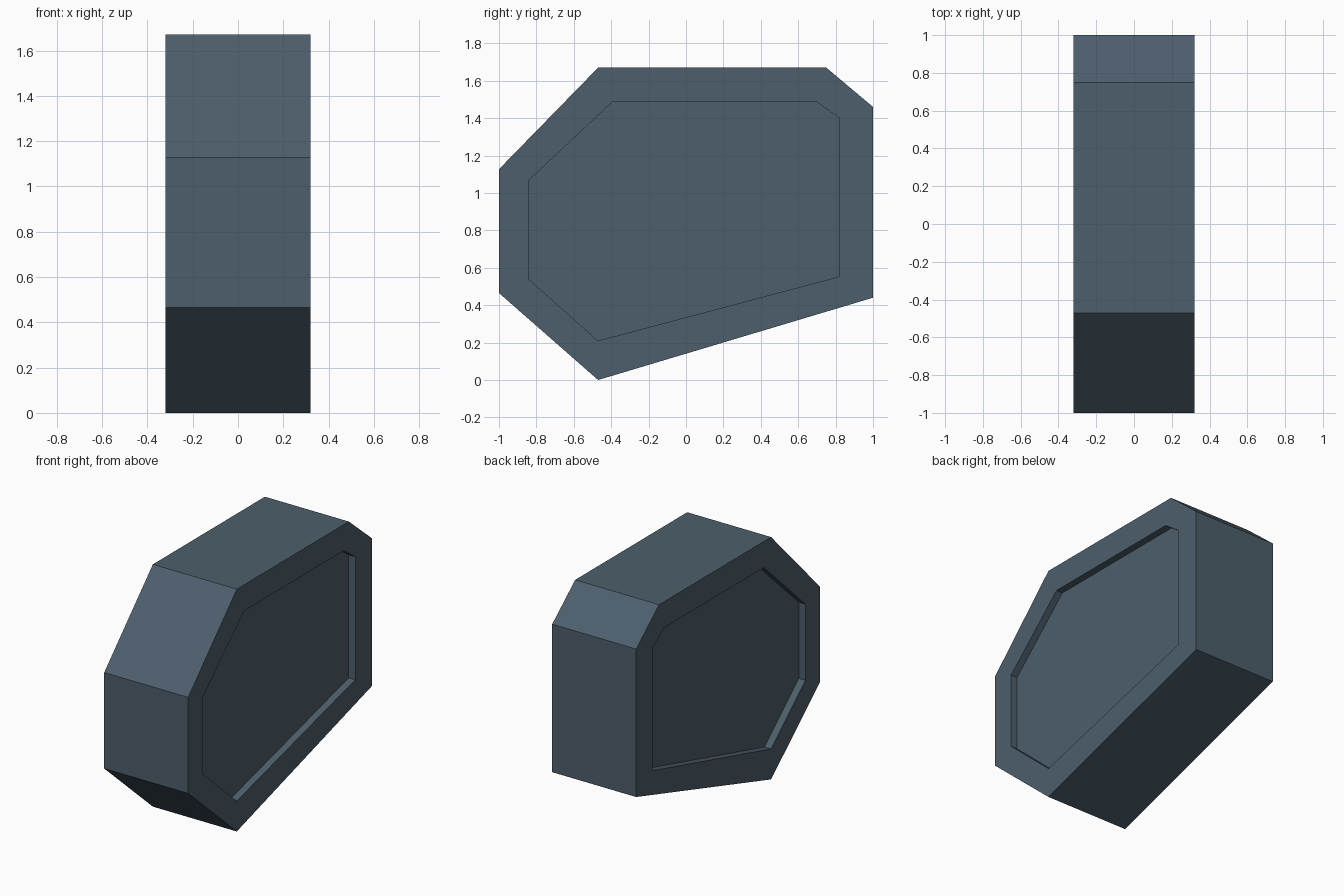
import bpy
import bmesh

if "Cube" in bpy.data.objects:
    bpy.data.objects.remove(bpy.data.objects["Cube"])

HALF_WIDTH = 0.32
RECESS = 0.05

# Side profiles as (y, z): outer edge and the matching recess edge
outer = [(-1, 0.465), (-0.47, 0), (1, 0.44), (1, 1.46),
         (0.75, 1.67), (-0.47, 1.67), (-1, 1.127)]
inner = [(-0.843, 0.54), (-0.47, 0.21), (0.82, 0.553), (0.82, 1.40),
         (0.695, 1.49), (-0.39, 1.49), (-0.843, 1.065)]

slate = bpy.data.materials.new("slate blue grey")
slate.diffuse_color = (0.074, 0.114, 0.149, 1)
slate.use_nodes = True
slate.node_tree.nodes["Principled BSDF"].inputs["Base Color"].default_value = slate.diffuse_color

bm = bmesh.new()


def ring(profile, x):
    return [bm.verts.new((x, y, z)) for y, z in profile]


# Rings from the left recess floor, round the outside, to the right recess floor
floor_x = HALF_WIDTH - RECESS
rings = [ring(inner, -floor_x), ring(inner, -HALF_WIDTH),
         ring(outer, -HALF_WIDTH), ring(outer, HALF_WIDTH),
         ring(inner, HALF_WIDTH), ring(inner, floor_x)]

# Recess walls, rims and outer band
n = len(outer)
for a, b in zip(rings, rings[1:]):
    for i in range(n):
        j = (i + 1) % n
        bm.faces.new((a[i], a[j], b[j], b[i]))

# Recess floors
bm.faces.new(rings[0])
bm.faces.new(rings[-1])
bmesh.ops.recalc_face_normals(bm, faces=bm.faces)

mesh = bpy.data.meshes.new("recessed_block")
bm.to_mesh(mesh)
bm.free()
mesh.materials.append(slate)
block = bpy.data.objects.new("recessed_block", mesh)
bpy.context.collection.objects.link(block)
